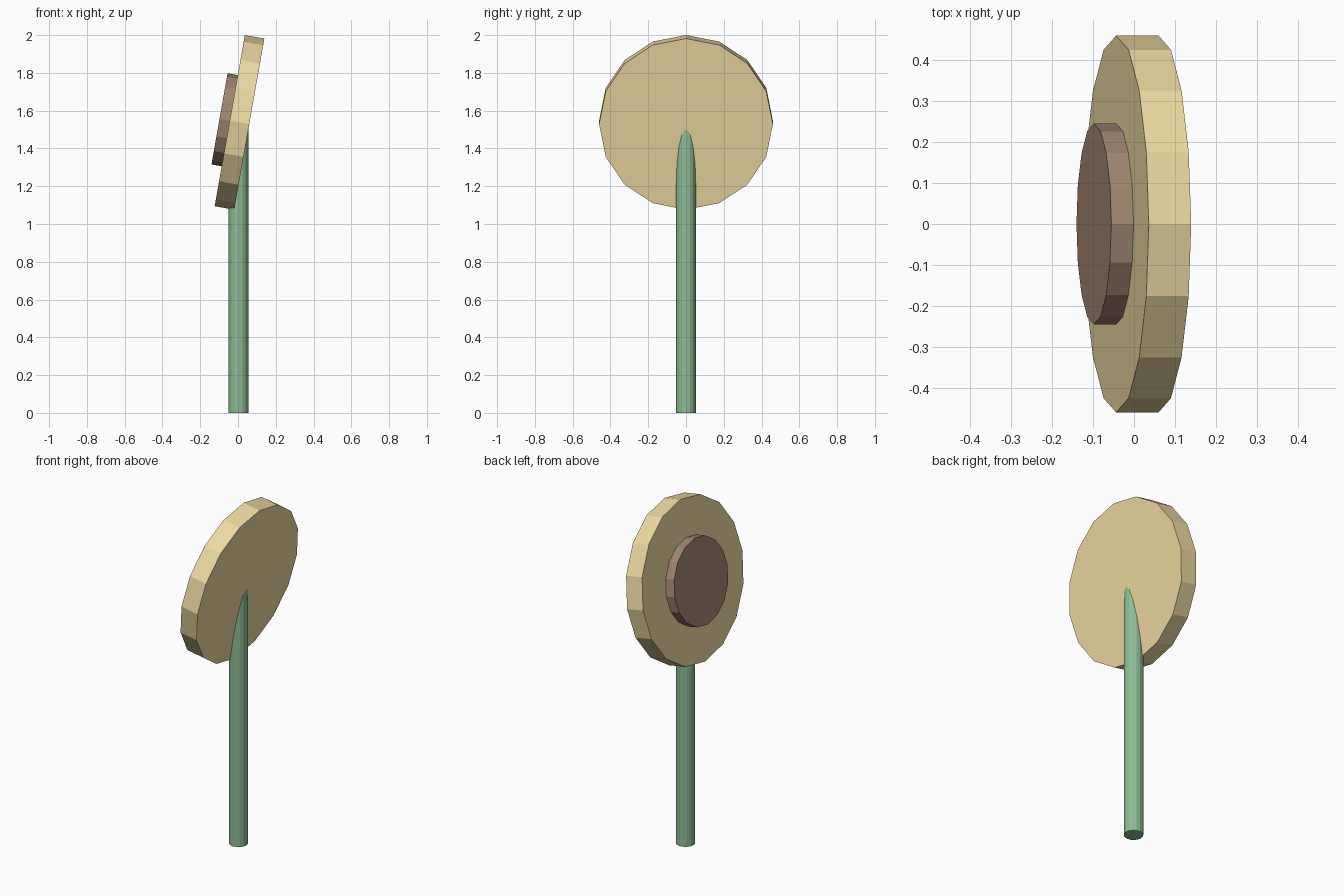
import bpy
from math import radians
from mathutils import Vector, Matrix

if "Cube" in bpy.data.objects:
    bpy.data.objects.remove(bpy.data.objects["Cube"])

TILT = Matrix.Rotation(radians(100), 4, 'Y')   # disc axis leans 10 degrees
AXIS = TILT @ Vector((0, 0, 1))
HEAD = Vector((0.008, 0, 1.538))


def cylinder(name, radius, depth, location, colour, tilt=0):
    bpy.ops.mesh.primitive_cylinder_add(
        vertices=16, radius=radius, depth=depth,
        location=location, rotation=(0, tilt, 0))
    ob = bpy.context.object
    ob.name = name
    mat = bpy.data.materials.new(name + "_colour")
    mat.diffuse_color = (*colour, 1)
    mat.use_nodes = True
    mat.node_tree.nodes["Principled BSDF"].inputs["Base Color"].default_value = mat.diffuse_color
    ob.data.materials.append(mat)
    return ob


# Upright stem, ending inside the flower head
STEM_TOP = 1.538
cylinder("stem", 0.052, STEM_TOP, (0.003, 0, STEM_TOP / 2), (0.27, 0.50, 0.30))

# Leaning petal disc
cylinder("petal_disc", 0.46, 0.105, HEAD, (0.85, 0.70, 0.36), radians(100))

# Seed disc flush on the petal disc's -x face
cylinder("seed_disc", 0.245, 0.055, HEAD - AXIS * 0.08, (0.36, 0.24, 0.17), radians(100))
